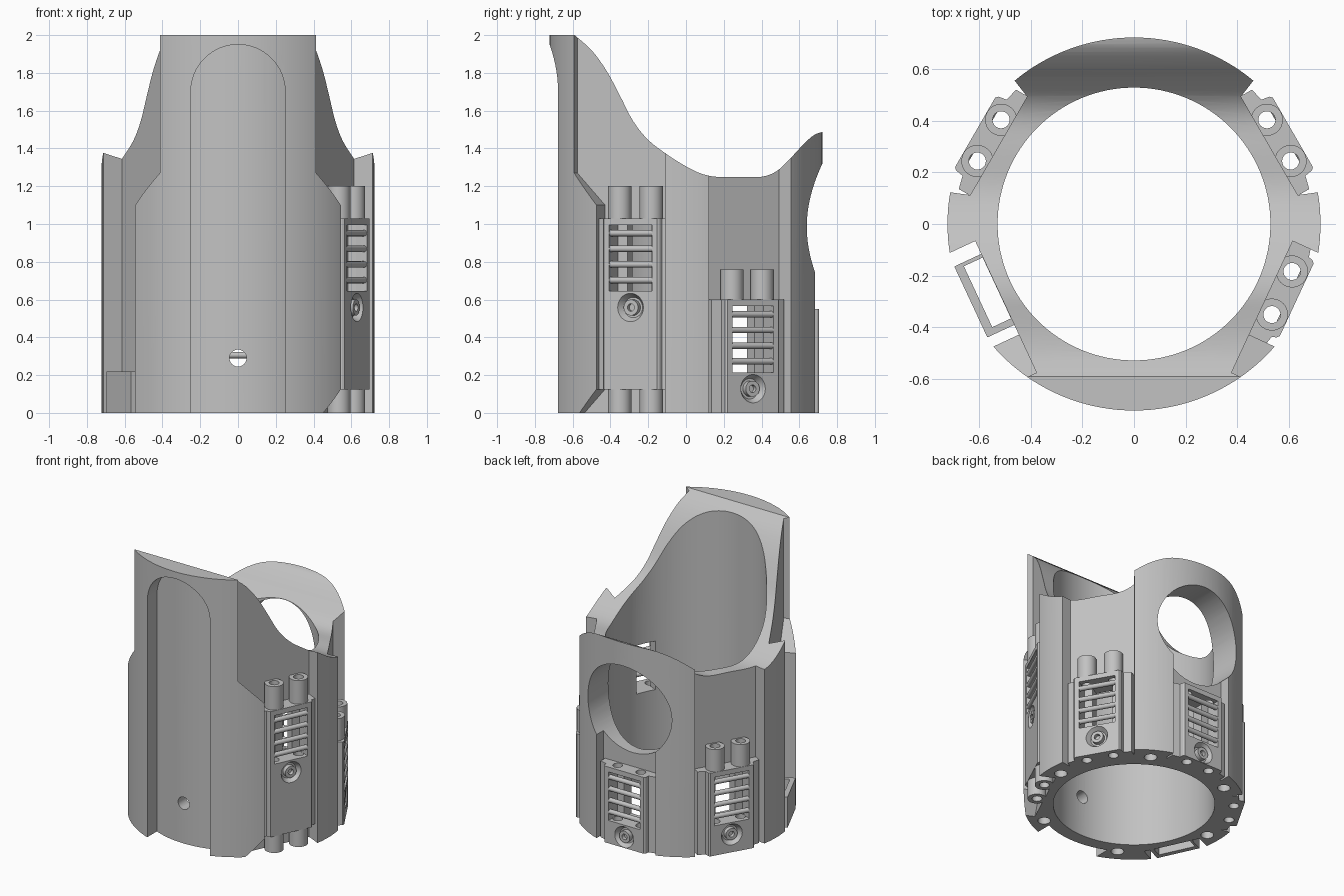
import bpy, bmesh
from math import pi, sin, cos, radians
from mathutils import Matrix, Vector

if "Cube" in bpy.data.objects:
    bpy.data.objects.remove(bpy.data.objects["Cube"])

grey = bpy.data.materials.new("plain_grey")
grey.use_nodes = True
colour = (0.54, 0.54, 0.54, 1)
grey.diffuse_color = colour
grey.node_tree.nodes["Principled BSDF"].inputs["Base Color"].default_value = colour


def finish(name, bm, angle=0):
    bmesh.ops.transform(bm, matrix=Matrix.Rotation(radians(angle), 4, "Z"), verts=bm.verts)
    bmesh.ops.recalc_face_normals(bm, faces=bm.faces)
    mesh = bpy.data.meshes.new(name)
    bm.to_mesh(mesh)
    bm.free()
    mesh.materials.append(grey)
    ob = bpy.data.objects.new(name, mesh)
    bpy.context.collection.objects.link(ob)
    return ob


def prism(name, pts, lo, hi, axis="z", angle=0):
    """Extrude a polygon along an axis, then turn it about z."""
    place = {"z": lambda u, v, w: (u, v, w),
             "x": lambda u, v, w: (w, u, v),
             "y": lambda u, v, w: (u, w, v)}[axis]
    bm = bmesh.new()
    a = [bm.verts.new(place(u, v, lo)) for u, v in pts]
    b = [bm.verts.new(place(u, v, hi)) for u, v in pts]
    bm.faces.new(a)
    bm.faces.new(b)
    for i in range(len(pts)):
        j = (i + 1) % len(pts)
        bm.faces.new((a[i], a[j], b[j], b[i]))
    return finish(name, bm, angle)


def circle(r, cu=0, cv=0, n=32):
    return [(cu + r * cos(2 * pi * i / n), cv + r * sin(2 * pi * i / n)) for i in range(n)]


def rect(u0, u1, v0, v1):
    return [(u0, v0), (u1, v0), (u1, v1), (u0, v1)]


def spline(points, steps=4):
    """Smooth curve through the points."""
    p = [Vector(q) for q in points]
    p = [2 * p[0] - p[1]] + p + [2 * p[-1] - p[-2]]
    out = []
    for a, b, c, d in zip(p, p[1:], p[2:], p[3:]):
        for i in range(steps):
            t = i / steps
            out.append(tuple(b + 0.5 * t * ((c - a) + t * (
                (2 * a - 5 * b + 4 * c - d) + t * (3 * b - a - 3 * c + d)))))
    return out + [tuple(p[-2])]


def cut(ob, cutters):
    """Subtract the cutters and bake the result."""
    for c in cutters:
        m = ob.modifiers.new("cut", "BOOLEAN")
        m.operation, m.solver, m.object = "DIFFERENCE", "EXACT", c
    bpy.context.view_layer.update()
    done = ob.evaluated_get(bpy.context.evaluated_depsgraph_get())
    mesh = bpy.data.meshes.new_from_object(done)
    ob.modifiers.clear()
    ob.data = mesh
    for c in cutters:
        bpy.data.objects.remove(c)
    return ob


def smooth(ob):
    bpy.ops.object.select_all(action="DESELECT")
    ob.select_set(True)
    bpy.context.view_layer.objects.active = ob
    bpy.ops.object.shade_smooth_by_angle(angle=radians(28))


# name, angle, bottom, top, pipe distance, face distance, pipe top
vents = [("right_front_vent", -25, 0.125, 1.03, 0.632, 0.695, 1.2),
         ("right_back_vent", 30, 0, 0.6, 0.647, 0.71, 0.76),
         ("left_back_vent", 150, 0, 0.6, 0.647, 0.71, 0.76),
         ("back_vent", 90, 0, 0.55, 0.647, 0.705, None)]


def window(angle, top, half):
    return prism("window_cutter", rect(0.45, 0.9, -half, half), top - 0.385, top - 0.035,
                 "z", angle)


# Tube body: plain cylinder, shaped rim, bore, channels and openings
body = prism("tube_body", circle(0.722, n=144), 0, 2)
rim = spline([(-0.59, 2.0), (-0.5, 1.92), (-0.42, 1.81), (-0.35, 1.68), (-0.28, 1.545),
              (-0.2, 1.445), (-0.1, 1.368), (0, 1.305), (0.08, 1.267), (0.16, 1.25),
              (0.28, 1.25), (0.4, 1.25), (0.48, 1.28), (0.55, 1.345), (0.62, 1.42),
              (0.68, 1.472), (0.74, 1.492)])
rim += [(0.9, 1.5), (0.9, 2.2), (-0.59, 2.2)]
cutters = [prism("rim_cutter", rim, -1, 1, "x"),
           prism("bore_cutter", circle(0.528, n=128), -0.1, 2.3)]

# Front channels, widening above; only the right one flares at the foot
upper = [(0.2, -0.1), (0.2, 2.1), (-0.362, 2.1), (-0.362, 1.27), (-0.2, 1.1)]
cutters += [prism("channel_cutter", upper + [(-0.2, 0.125), (-0.32, 0), (-0.32, -0.1)],
                  0.585, 0.95, "x", -25),
            prism("channel_cutter", [(-t, z) for t, z in upper + [(-0.2, -0.1)]],
                  0.585, 0.95, "x", -155)]

# Back side channels and the slot below the round opening
flared = [(0.605, -0.22), (0.9, -0.34), (0.9, 0.34), (0.605, 0.22)]
cutters += [prism("channel_cutter", flared, -0.1, 2.1, "z", a) for a in (30, 150)]
cutters += [prism("slot_cutter", rect(-0.235, 0.235, -0.1, 0.85), 0.605, 0.9, "y"),
            prism("round_cutter", circle(0.335, 0, 0.985, 72), 0.2, 0.9, "y"),
            prism("pin_cutter", circle(0.045, 0, 0.29), -0.9, -0.2, "y")]

# Arched recess on the front
arch = [(-0.25, -0.1), (0.25, -0.1)] + [
    (0.25 * cos(pi * i / 32), 1.7 + 0.25 * sin(pi * i / 32)) for i in range(33)]
recess = prism("recess_cutter", arch, -0.9, -0.4, "y")
cutters.append(cut(recess, [prism("core", circle(0.62, n=144), -0.5, 2.5)]))

# Narrow vent openings and blind holes in the underside
cutters += [window(v[1], v[3], 0.07) for v in vents]
cutters += [prism("foot_hole", circle(0.042, 0.625, 0, 24), -0.1, 0.1, "z", a)
            for a in (0, 60, 120, 180, 240, 300)]
smooth(cut(body, cutters))


def tube(name, r, hole, d, t, lo, hi, angle):
    ob = prism(name, circle(r, d, t), lo, hi, "z", angle)
    smooth(cut(ob, [prism("drill", circle(hole, d, t, 24), lo - 0.1, hi + 0.1, "z", angle)]))


def cone_cutter(face, z, angle):
    bm = bmesh.new()
    turn = Matrix.Translation((face - 0.01, 0, z)) @ Matrix.Rotation(pi / 2, 4, "Y")
    bmesh.ops.create_cone(bm, cap_ends=True, segments=40, radius1=0.054, radius2=0.084,
                          depth=0.05, matrix=turn)
    return finish("bolt_cutter", bm, angle)


def vent(name, angle, lo, hi, d, face, pipe_top):
    half = [(0.57, 0.222), (0.655, 0.222), (0.668, 0.17), (face - 0.01, 0.165), (face, 0.155)]
    plan = half + [(u, -v) for u, v in reversed(half)]
    plate = prism(name + "_plate", plan, lo, hi, "z", angle)
    bolt_z = hi - 0.472
    holes = [window(angle, hi, 0.125), cone_cutter(face, bolt_z, angle)]
    holes += [prism("drill", circle(0.033, d, t, 24), lo - 0.1, hi + 0.1, "z", angle)
              for t in (-0.092, 0.092)]
    smooth(cut(plate, holes))
    # Rounded slats
    for i in range(4):
        slat = prism(f"{name}_slat_{i + 1}",
                     circle(0.017, face - 0.018, hi - 0.078 - 0.083 * i, 16),
                     -0.135, 0.135, "y", angle)
        smooth(slat)
    # Bolt hub
    hub = prism(name + "_bolt", circle(0.042, 0, bolt_z), face - 0.05, face - 0.004, "x", angle)
    smooth(cut(hub, [prism("drill", circle(0.02, 0, bolt_z, 20), face - 0.03, face + 0.1,
                           "x", angle)]))
    # Hollow pipes above, and below where the plate is raised
    for side, t in (("a", -0.092), ("b", 0.092)):
        if pipe_top:
            tube(f"{name}_pipe_{side}", 0.062, 0.033, d, t, hi - 0.02, pipe_top, angle)
        if lo > 0:
            tube(f"{name}_foot_{side}", 0.062, 0.033, d, t, 0, lo + 0.02, angle)


for v in vents:
    vent(*v)

# Open pocket at the foot of the empty left channel
pocket = prism("left_pocket", rect(0.575, 0.7, -0.145, 0.158), 0, 0.22, "z", -155)
cut(pocket, [prism("pocket_cutter", rect(0.586, 0.666, -0.13, 0.13), -0.1, 0.4, "z", -155)])
